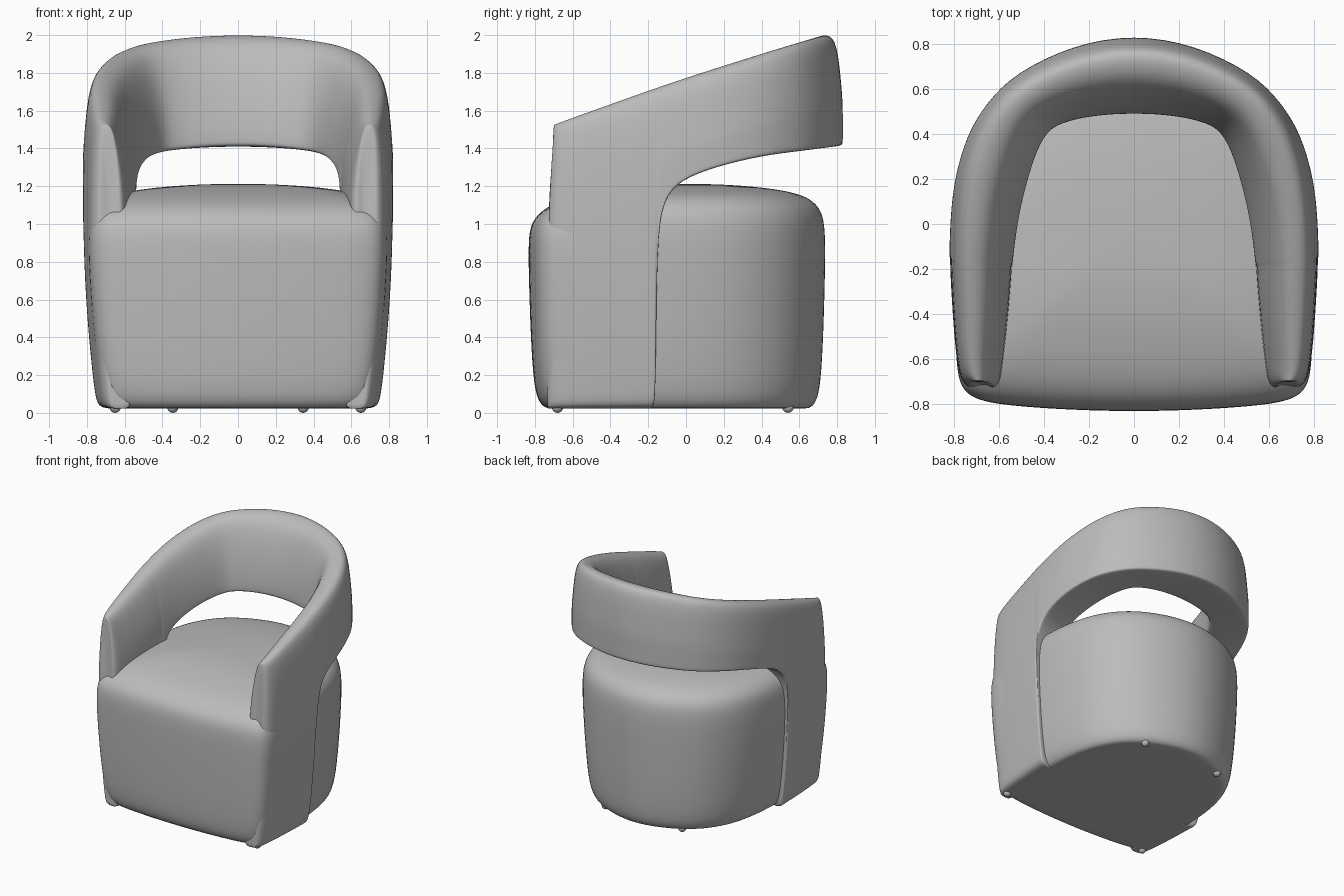
import bpy, bmesh, math

if "Cube" in bpy.data.objects:
    bpy.data.objects.remove(bpy.data.objects["Cube"])


def make_material(name, colour):
    mat = bpy.data.materials.new(name)
    mat.use_nodes = True
    mat.diffuse_color = colour
    mat.node_tree.nodes["Principled BSDF"].inputs["Base Color"].default_value = colour
    return mat


fabric = make_material("grey fabric", (0.5, 0.5, 0.5, 1))


def loft(name, rings, subdivisions=2):
    """Skin closed rings of equal length, cap both ends and smooth the result."""
    bm = bmesh.new()
    loops = [[bm.verts.new(p) for p in ring] for ring in rings]
    count = len(rings[0])
    for a, b in zip(loops, loops[1:]):
        for i in range(count):
            j = (i + 1) % count
            bm.faces.new((a[i], a[j], b[j], b[i]))
    bm.faces.new(loops[0])
    bm.faces.new(loops[-1])
    bmesh.ops.recalc_face_normals(bm, faces=bm.faces)
    for face in bm.faces:
        face.smooth = True
    mesh = bpy.data.meshes.new(name)
    bm.to_mesh(mesh)
    bm.free()
    mesh.materials.append(fabric)
    obj = bpy.data.objects.new(name, mesh)
    bpy.context.collection.objects.link(obj)
    mod = obj.modifiers.new("soft", 'SUBSURF')
    mod.levels = mod.render_levels = subdivisions
    return obj


def taper(z, amount):
    return 1 - amount * max(0, 1 - z) ** 1.8


# Seat body: rounded plan outline, from the front centre to the back centre
half = [(0, -.838), (.3, -.83), (.58, -.81), (.71, -.785), (.775, -.735), (.797, -.63),
        (.798, -.4), (.788, -.1), (.768, .1), (.715, .3), (.61, .48), (.45, .62),
        (.22, .715), (0, .75)]
outline = half + [(-x, y) for x, y in half[-2:0:-1]]
levels = [(.022, .5), (.022, .88), (.026, .93), (.06, .97), (.15, .995), (.4, 1), (.7, 1),
          (.9, 1), (1.02, .99), (1.09, .955), (1.145, .87), (1.18, .7), (1.205, .4),
          (1.213, .1)]


def seat_point(x, y, z, s):
    # The cushion top dips a little towards the front edge
    dip = .12 * max(0, -y * s - .35) * max(0, min(1, (z - .8) / .3))
    return (x * s * taper(z, .095), y * s * taper(z, .04), z - dip)


loft("seat_body", [[seat_point(x, y, z, s) for x, y in outline] for z, s in levels])


# Wraparound arms and backrest: outer point, inner point and lower edge per station
stations = [(.725, -.736, .635, -.736, .022), (.745, -.732, .615, -.732, .022),
            (.772, -.705, .595, -.705, .022), (.79, -.64, .585, -.64, .022),
            (.805, -.5, .567, -.5, .022), (.82, -.25, .548, -.28, .022),
            (.822, -.17, .545, -.2, .022), (.822, -.16, .543, -.19, .022),
            (.822, -.155, .542, -.185, .9), (.822, -.12, .54, -.17, 1.12),
            (.82, -.03, .535, -.12, 1.23), (.807, .18, .515, .04, 1.305),
            (.745, .4, .465, .24, 1.355), (.658, .538, .405, .4, 1.375),
            (.535, .67, .33, .452, 1.39), (.27, .8, .18, .485, 1.405),
            (0, .845, 0, .495, 1.412)]

# (share of thickness, height share above the lower edge, depth below the top)
shape = [(.5, 0, None), (.05, 0, None), (0, .04, None), (0, .15, None),
         (0, .4, None), (0, .7, None), (.02, None, .3), (.07, None, .12),
         (.15, None, .02), (.3, None, -.005), (.52, None, 0),
         (.69, None, .05), (.84, None, .17), (.95, None, .31), (1, None, .44),
         (1, .5, None), (1, .12, None), (.93, 0, None)]


def top_height(y):
    return 1.772 + .325 * y - .02 * y * y


def section(station, side):
    ox, oy, ix, iy, low = station
    ring = []
    for u, rise, depth in shape:
        x, y = ox + (ix - ox) * u, oy + (iy - oy) * u
        top = top_height(y)
        if depth is None:
            ceiling = top - (.3 if u < .5 else .44)
            z = low + (ceiling - low) * rise
        else:
            z = top - depth
        # The front of the arms leans back above the cushion
        if y < 0:
            y *= 1 - .045 * min(1, max(0, (z - 1) / .5))
        ring.append((side * x * taper(z, .095), y, z))
    return ring


rings = [section(s, 1) for s in stations]
rings += [section(s, -1) for s in stations[-2::-1]]
loft("arms_and_backrest", rings)


# Small glides under the base
for end, x, y in (("front", .65, -.68), ("rear", .345, .54)):
    for side, sign in (("left", 1), ("right", -1)):
        bpy.ops.mesh.primitive_uv_sphere_add(segments=16, ring_count=8, radius=.03,
                                             location=(sign * x, y, .03))
        glide = bpy.context.object
        glide.name = f"{end}_{side}_glide"
        glide.data.materials.append(fabric)
        bpy.ops.object.shade_smooth()
